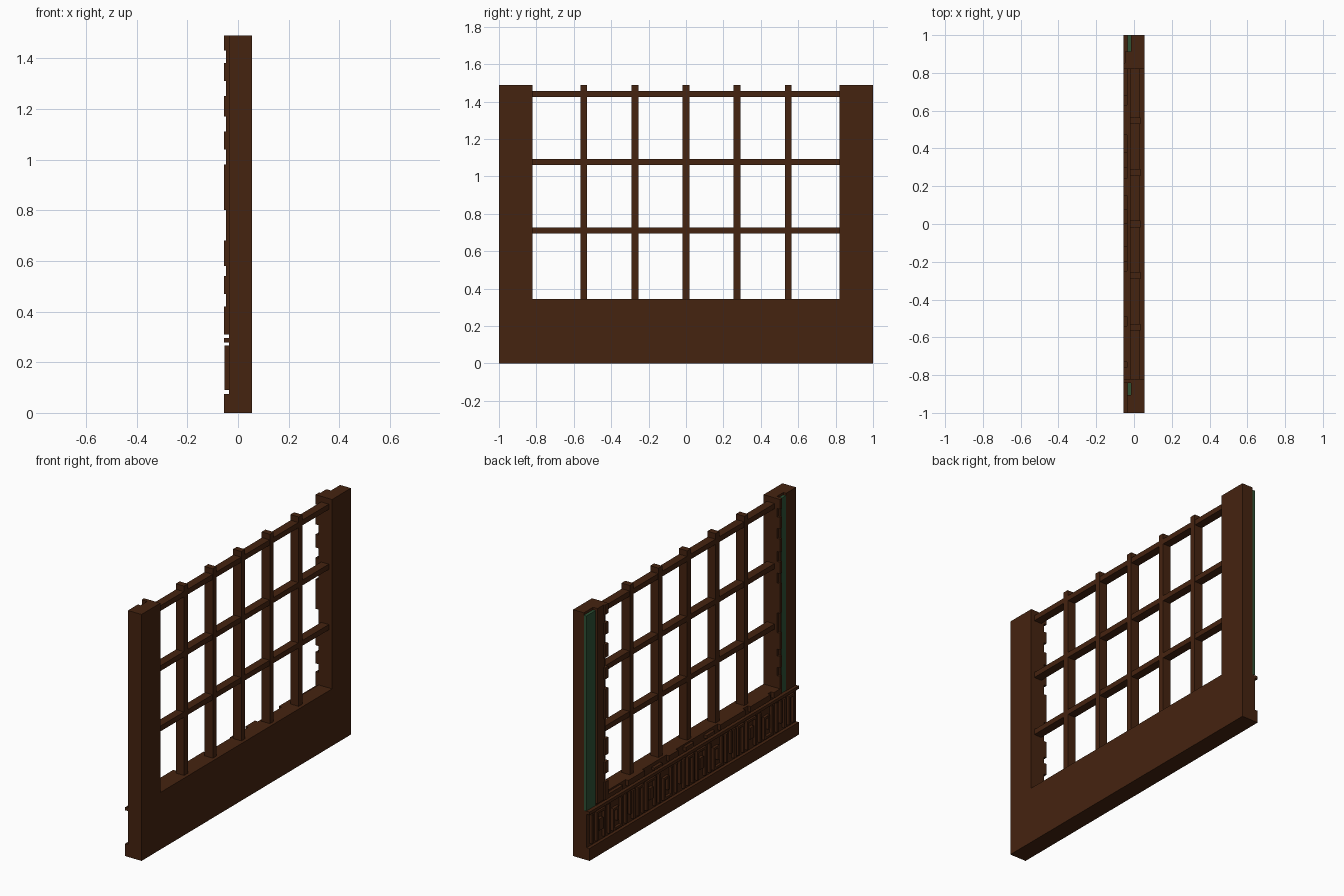
import bpy, bmesh

if "Cube" in bpy.data.objects:
    bpy.data.objects.remove(bpy.data.objects["Cube"], do_unlink=True)


def material(name, rgb):
    m = bpy.data.materials.new(name)
    m.diffuse_color = (*rgb, 1)
    m.use_nodes = True
    bsdf = m.node_tree.nodes["Principled BSDF"]
    bsdf.inputs["Base Color"].default_value = (*rgb, 1)
    bsdf.inputs["Roughness"].default_value = 0.8
    return m


BROWN = material("dark_brown_wood", (0.06, 0.0168, 0.005))
GREEN = material("dark_green_panel", (0.028, 0.085, 0.036))


def boxes(name, items, mat=BROWN):
    """One object made of boxes given as (x0, x1, y0, y1, z0, z1)."""
    bm = bmesh.new()
    for x0, x1, y0, y1, z0, z1 in items:
        vs = bmesh.ops.create_cube(bm, size=1)["verts"]
        for v in vs:
            v.co = (x1 if v.co.x > 0 else x0,
                    y1 if v.co.y > 0 else y0,
                    z1 if v.co.z > 0 else z0)
    me = bpy.data.meshes.new(name)
    bm.to_mesh(me)
    bm.free()
    me.materials.append(mat)
    ob = bpy.data.objects.new(name, me)
    bpy.context.collection.objects.link(ob)
    return ob


FACE, BACK, FRONT = -0.036, 0.055, -0.055   # wall face, plain side, ornament face
CORE, TOP, SILL = -0.017, 1.49, 0.345

# Solid wall: lower panel and the two posts
boxes("lower_wall", [(FACE, BACK, -1, 1, 0, 0.295), (FACE, BACK, -0.82, 0.82, 0.295, SILL)])
boxes("back_post", [(CORE, BACK, 0.82, 1, 0.295, TOP)])
boxes("front_post", [(CORE, BACK, -1, -0.82, 0.295, TOP),
                     (FACE, CORE, -1, -0.905, 0.295, TOP)])

# Green inlays beside the window
boxes("back_green_inlay", [(-0.034, CORE, 0.912, 1, 0.296, 1.475)], GREEN)
boxes("front_green_inlay", [(-0.034, CORE, -0.905, -0.843, 0.296, 1.475)], GREEN)

# Window lattice
boxes("lattice_uprights", [(-0.02, 0.035, y - 0.018, y + 0.018, SILL - 0.01, TOP)
                           for y in (-0.547, -0.273, 0, 0.273, 0.547)])
boxes("lattice_rails", [(-0.018, 0.033, -0.825, 0.825, z - 0.016, z + 0.016)
                        for z in (0.712, 1.077, 1.44)])

# Jamb trims with raised ornament blocks along the inner edge
blocks = [(0.31, 0.42), (0.47, 0.54), (0.58, 0.68), (0.80, 0.98),
          (1.04, 1.11), (1.17, 1.25), (1.31, 1.38), (1.43, TOP)]
for name, s, outer, mid in (("back", 1, 0.912, 0.845), ("front", -1, 0.843, 0.832)):
    def span(a, b):
        return (min(s * a, s * b), max(s * a, s * b))
    boxes(name + "_jamb_trim",
          [(FACE, CORE, *span(0.82, outer), 0.296, TOP),
           (FRONT + 0.008, FACE, *span(mid, outer), 0.31, TOP)])
    boxes(name + "_jamb_ornament",
          [(FRONT, FACE, *span(0.82, mid + 0.008), a, b) for a, b in blocks])

# Broken ornament strip along the sill
boxes("sill_ornament", [(FRONT, FACE, a, b, 0.31, h) for a, b, h in (
    (-0.82, -0.76, 0.345), (-0.73, -0.54, 0.345), (-0.49, -0.25, 0.345),
    (-0.2, -0.12, 0.33), (0.0, 0.08, 0.335), (0.15, 0.24, 0.345),
    (0.3, 0.38, 0.325), (0.47, 0.63, 0.345), (0.68, 0.82, 0.335))])

# Base board and ledge framing the carved panel
boxes("base_board", [(FRONT, FACE, -1, 1, 0, 0.075)])
boxes("ledge", [(FRONT, FACE, -1, 1, 0.277, 0.295)])

# Geometric fretwork: a repeating run of bars, loops and steps
fret = []


def bar(y, z0, z1, w=0.014):
    fret.append((FRONT + 0.002, FACE, y - w / 2, y + w / 2, z0, z1))


def cross(y0, y1, z, h=0.014):
    fret.append((FRONT + 0.003, FACE, y0, y1, z - h / 2, z + h / 2))


LOW, HIGH, STEP = 0.09, 0.265, 0.16
for i in range(12):
    y = -0.96 + i * STEP
    bar(y, LOW, HIGH)
    bar(y + 0.045, LOW, HIGH)
    kind = i % 3
    if kind == 0:                      # tall loop
        cross(y, y + 0.045, HIGH - 0.007)
        bar(y + 0.085, LOW, HIGH, 0.022)
        bar(y + 0.12, LOW + 0.04, HIGH)
    elif kind == 1:                    # stepped hook
        cross(y + 0.045, y + 0.12, LOW + 0.007)
        bar(y + 0.12, LOW, HIGH - 0.04)
        cross(y + 0.075, y + 0.12, HIGH - 0.047)
        bar(y + 0.082, LOW + 0.05, HIGH - 0.04)
    else:                              # lozenge block
        cross(y + 0.045, y + 0.12, HIGH - 0.007)
        bar(y + 0.12, LOW, HIGH)
        bar(y + 0.083, 0.145, 0.215, 0.034)
bar(0.965, LOW, HIGH)
boxes("carved_fretwork", fret)
